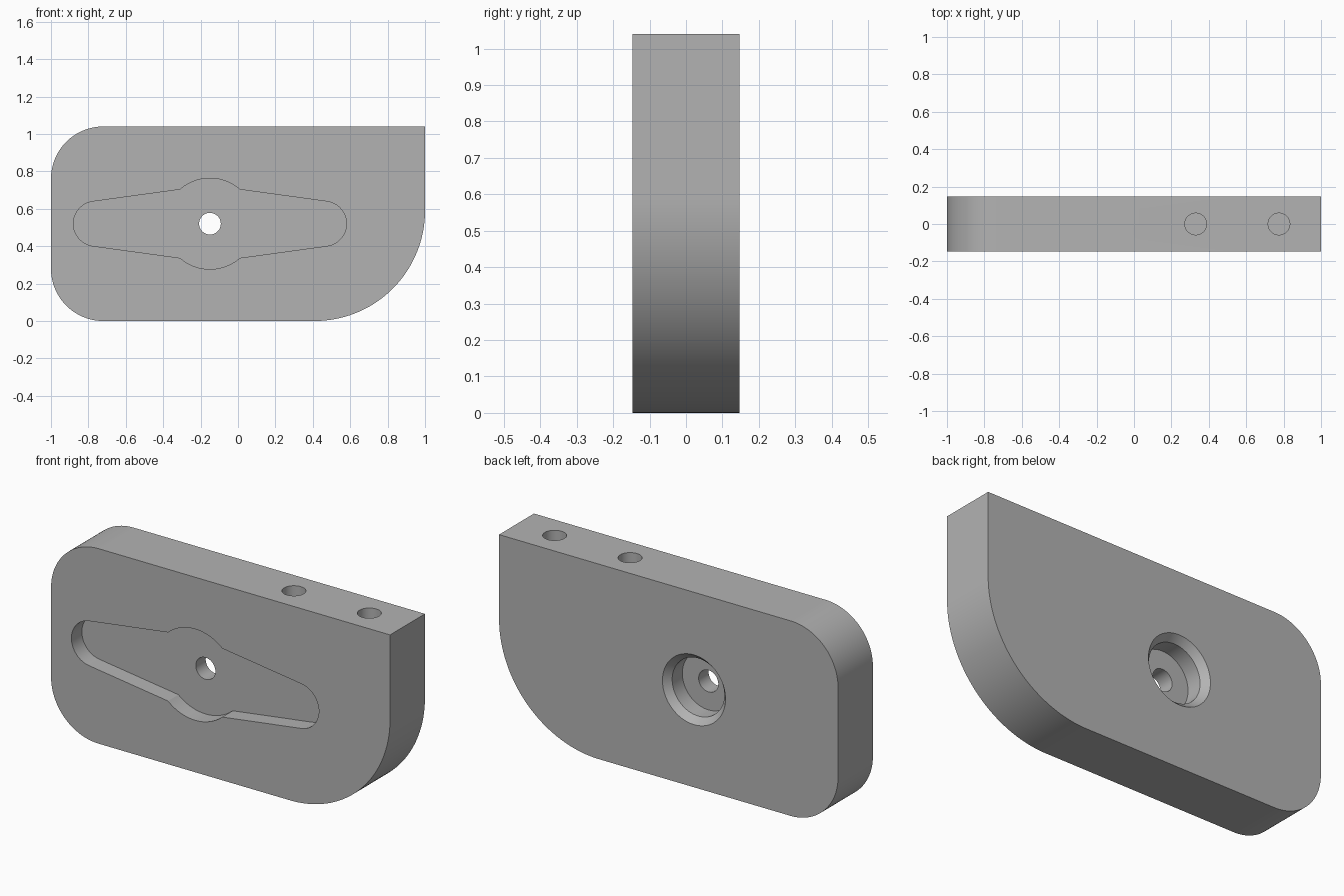
import bpy, bmesh
from math import sin, cos, pi, atan2, radians
from mathutils import Matrix, Vector

if "Cube" in bpy.data.objects:
    bpy.data.objects.remove(bpy.data.objects["Cube"], do_unlink=True)

WIDTH, HEIGHT, HALF = 2.0, 1.04, 0.147
CX, CZ = -0.15, 0.52          # centre of slot and bore

grey = bpy.data.materials.new("plain_grey")
grey.use_nodes = True
grey.diffuse_color = (0.45, 0.45, 0.45, 1)
grey.node_tree.nodes["Principled BSDF"].inputs["Base Color"].default_value = (0.45, 0.45, 0.45, 1)


def arc(cx, cz, r, a0, a1, n=32):
    """Points along an arc, angles in radians."""
    return [(cx + r * cos(a0 + (a1 - a0) * i / n),
             cz + r * sin(a0 + (a1 - a0) * i / n)) for i in range(n + 1)]


def finish(bm, name):
    bmesh.ops.recalc_face_normals(bm, faces=bm.faces)
    mesh = bpy.data.meshes.new(name)
    bm.to_mesh(mesh)
    bm.free()
    mesh.materials.append(grey)
    ob = bpy.data.objects.new(name, mesh)
    bpy.context.collection.objects.link(ob)
    return ob


def prism(name, points, y0, y1):
    """Extrude an x-z outline from y0 to y1."""
    bm = bmesh.new()
    face = bm.faces.new([bm.verts.new((x, y0, z)) for x, z in points])
    ext = bmesh.ops.extrude_face_region(bm, geom=[face])
    verts = [v for v in ext["geom"] if isinstance(v, bmesh.types.BMVert)]
    bmesh.ops.translate(bm, verts=verts, vec=(0, y1 - y0, 0))
    return finish(bm, name)


def lathe(name, profile, origin, axis, n=64):
    """Solid of rings (radius, distance along axis)."""
    bm = bmesh.new()
    rings = [[bm.verts.new((r * cos(2 * pi * i / n), r * sin(2 * pi * i / n), d))
              for i in range(n)] for r, d in profile]
    for a, b in zip(rings, rings[1:]):
        for i in range(n):
            j = (i + 1) % n
            bm.faces.new((a[i], a[j], b[j], b[i]))
    bm.faces.new(rings[0])
    bm.faces.new(rings[-1])
    turn = Vector(axis).to_track_quat('Z', 'Y').to_matrix().to_4x4()
    bm.transform(Matrix.Translation(origin) @ turn)
    return finish(bm, name)


# Plate with two rounded left corners, one large round corner and one square corner
R, BIG = 0.28, 0.59
outline = [(1, HEIGHT)]
outline += arc(-1 + R, HEIGHT - R, R, pi / 2, pi)
outline += arc(-1 + R, R, R, pi, 1.5 * pi)
outline += arc(1 - BIG, BIG, BIG, 1.5 * pi, 2 * pi, 48)
plate = prism("plate", outline, -HALF, HALF)

# Tapered slot with a round bulge in the middle
END, TILT = 0.12, 0.128
reach = atan2(0.183, 0.16)
slot = arc(CX + 0.61, CZ, END, TILT - pi / 2, pi / 2 - TILT)
slot += arc(CX, CZ, 0.243, reach, pi - reach)
slot += arc(CX - 0.61, CZ, END, pi / 2 + TILT, 1.5 * pi - TILT)
slot += arc(CX, CZ, 0.243, pi + reach, 2 * pi - reach)
cutters = [prism("slot_cutter", slot, -HALF - 0.05, -HALF + 0.088)]

# Chamfered bore in the back, with a small through hole
cutters.append(lathe("bore_cutter", [(0.218, -0.032), (0.186, 0), (0.154, 0.036), (0.154, 0.122)],
                     (CX, HALF, CZ), (0, -1, 0)))
cutters.append(lathe("through_hole_cutter", [(0.058, -0.3), (0.058, 0.3)],
                     (CX, 0, CZ), (0, 1, 0)))

# Two blind holes in the top edge
for x in (0.33, 0.775):
    cutters.append(lathe("top_hole_cutter", [(0.058, -0.05), (0.058, 0.3)],
                         (x, 0, HEIGHT), (0, 0, -1)))

# Cut everything out of the plate
bpy.ops.object.select_all(action='DESELECT')
plate.select_set(True)
bpy.context.view_layer.objects.active = plate
for cutter in cutters:
    cutter.hide_render = True
    mod = plate.modifiers.new("cut", 'BOOLEAN')
    mod.operation = 'DIFFERENCE'
    mod.solver = 'EXACT'
    mod.object = cutter
    bpy.ops.object.modifier_apply(modifier=mod.name)
    bpy.data.objects.remove(cutter, do_unlink=True)

bpy.ops.object.shade_smooth_by_angle(angle=radians(25))
